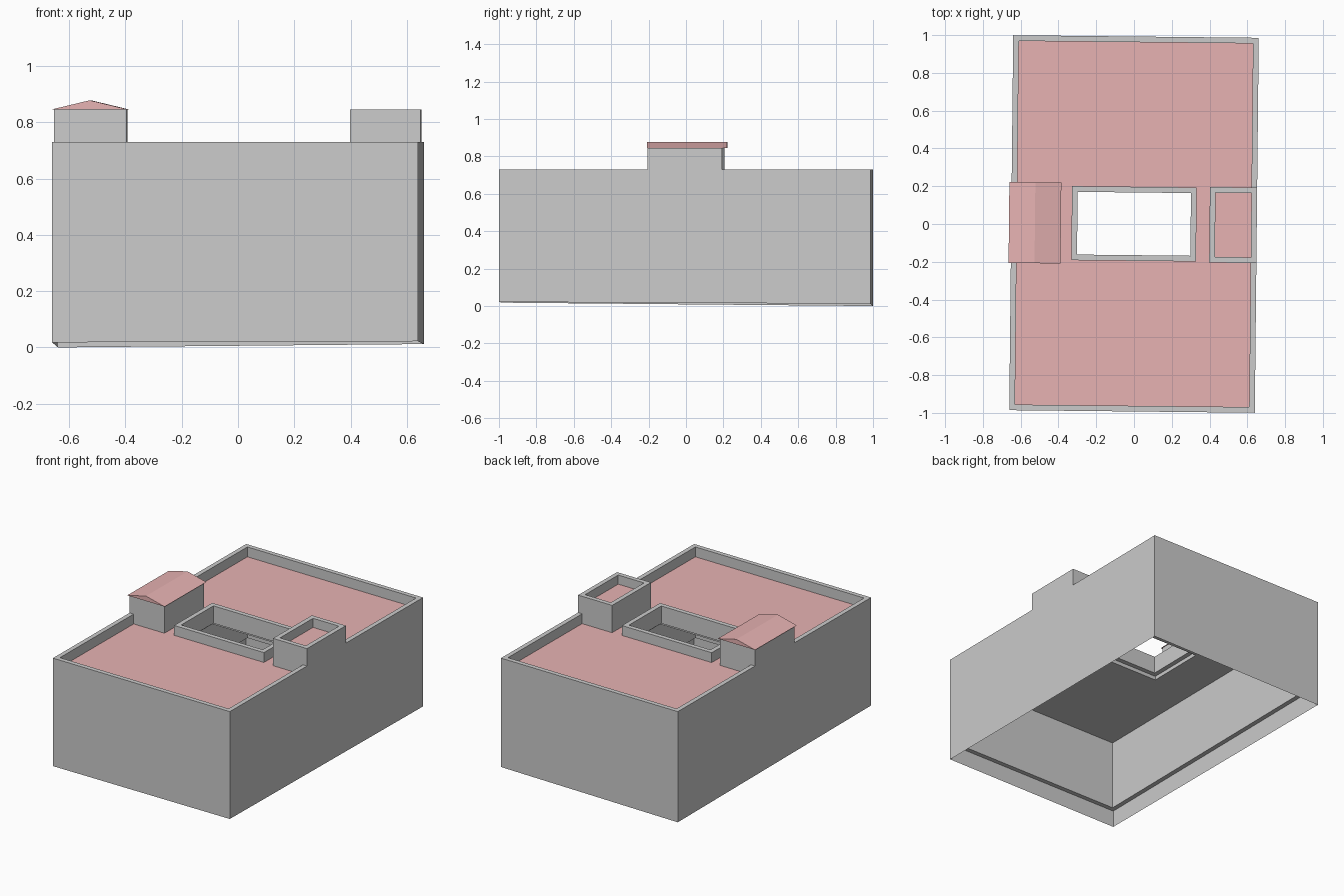
import bpy, bmesh

if "Cube" in bpy.data.objects:
    bpy.data.objects.remove(bpy.data.objects["Cube"])

TURN = -0.0105            # whole building is turned slightly
TOP, ROOF, CEIL, LEDGE = 0.73, 0.665, 0.59, 0.13
T = 0.03                  # wall thickness

red = bpy.data.materials.new("roof_red")
red.diffuse_color = (0.80, 0.45, 0.45, 1)
red.use_nodes = True
red.node_tree.nodes["Principled BSDF"].inputs["Base Color"].default_value = red.diffuse_color


def rect(x0, x1, y0, y1, z, inset=0.0):
    """Four corners, anticlockwise from front left; z may be four heights."""
    zs = z if isinstance(z, (list, tuple)) else [z] * 4
    x0, x1, y0, y1 = x0 + inset, x1 - inset, y0 + inset, y1 - inset
    return list(zip((x0, x1, x1, x0), (y0, y0, y1, y1), zs))


def loft(name, loops, closed=False, caps=(False, False), mat=None):
    """Join successive four-point loops with quads."""
    bm = bmesh.new()
    rings = [[bm.verts.new(p) for p in loop] for loop in loops]
    pairs = list(zip(rings, rings[1:]))
    if closed:
        pairs.append((rings[-1], rings[0]))
    for a, b in pairs:
        for i in range(4):
            j = (i + 1) % 4
            bm.faces.new((a[i], a[j], b[j], b[i]))
    if caps[0]:
        bm.faces.new(rings[0][::-1])
    if caps[1]:
        bm.faces.new(rings[-1])
    return finish(name, bm, mat)


def finish(name, bm, mat=None):
    me = bpy.data.meshes.new(name)
    bm.to_mesh(me)
    bm.free()
    ob = bpy.data.objects.new(name, me)
    ob.rotation_euler.z = TURN
    bpy.context.collection.objects.link(ob)
    if mat:
        me.materials.append(mat)
    return ob


body = (-0.65, 0.65, -0.9925, 0.9925)
well = (-0.33, 0.33, -0.195, 0.197)
hut_l = (-0.652, -0.394, -0.205, 0.20)
hut_r = (0.40, 0.65, -0.20, 0.20)

# outer walls: skirt to uneven ground, parapet, inner lining and ledge
loft("outer_walls", [
    rect(*body, (0.018, 0.022, 0.012, 0.0)),
    rect(*body, TOP),
    rect(*body, TOP, T),
    rect(*body, LEDGE, T),
    rect(*body, LEDGE)])

# ceiling with courtyard opening, and red roof surface above it
loft("ceiling", [
    rect(*well, ROOF), rect(*well, CEIL), rect(*body, CEIL, T)])
loft("main_roof", [rect(*body, ROOF, T), rect(*well, ROOF)], mat=red)

# courtyard curb
loft("courtyard_curb", [
    rect(*well, 0.615), rect(*well, TOP),
    rect(*well, TOP, T), rect(*well, 0.615, T)], closed=True)

# right hut: parapet walls with sunken flat roof
loft("right_hut_walls", [
    rect(*hut_r, ROOF), rect(*hut_r, 0.845),
    rect(*hut_r, 0.845, T), rect(*hut_r, 0.785, T)])
loft("right_hut_roof", [rect(*hut_r, 0.785, T)], caps=(False, True), mat=red)

# left hut: plain box with overhanging gable roof
loft("left_hut_walls", [rect(*hut_l, ROOF), rect(*hut_l, 0.845)],
     caps=(False, True))
bm = bmesh.new()
profile = ((-0.662, 0.845), (-0.387, 0.845), (-0.5245, 0.878))
front, back = [[bm.verts.new((x, y, z)) for x, z in profile]
               for y in (-0.213, 0.215)]
bm.faces.new(front)
bm.faces.new(back[::-1])
for i in range(3):
    j = (i + 1) % 3
    bm.faces.new((front[j], front[i], back[i], back[j]))
finish("left_hut_gable_roof", bm, red)
